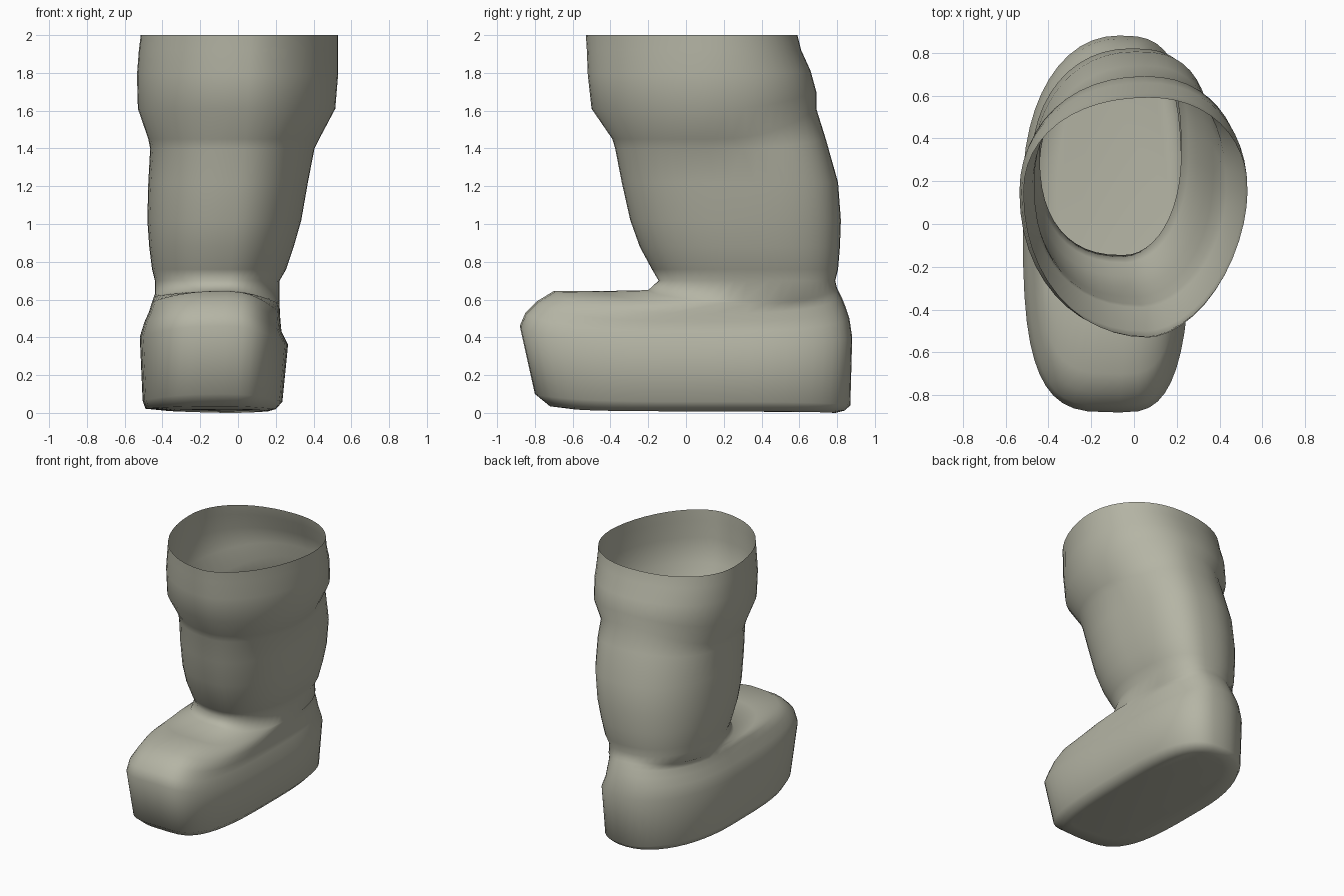
import bpy, bmesh
from math import sin, cos, pi

if "Cube" in bpy.data.objects:
    bpy.data.objects.remove(bpy.data.objects["Cube"])

SEGMENTS = 48

leather = bpy.data.materials.new("grey_leather")
leather.diffuse_color = (0.46, 0.46, 0.375, 1)
leather.use_nodes = True
leather.node_tree.nodes["Principled BSDF"].inputs["Base Color"].default_value = leather.diffuse_color


def ring(bm, left, right, front, back, z_front, z_back, tilt):
    """Closed lopsided oval, squarer the longer it is; tilt lowers its sides."""
    xc, yc = (left + right) / 2 + .06, max((front + back) / 2, .15)
    length = ((back - front) / (right - left)) ** 2
    square = min(max(length - 1.2, 0), .8)
    z_mid = (z_front + z_back) / 2 if tilt else z_front
    verts = []
    for i in range(SEGMENTS):
        c, s = cos(2 * pi * i / SEGMENTS), sin(2 * pi * i / SEGMENTS)
        if s < 0:
            n = (1.5 + .37 * length) * (.92 if c > 0 else 1.08)
        else:
            n = 2.15 + (square if c > 0 else 0)
        px = xc + ((right if c > 0 else left) - xc) * abs(c) ** (2 / n)
        py = yc + ((back if s > 0 else front) - yc) * abs(s) ** (2 / n)
        w = abs(c) ** (1.4 if tilt else 2)
        z_side = z_mid * (1 - tilt * (1 if c > 0 else .4))
        pz = z_side * w + (z_back if s > 0 else z_front) * (1 - w)
        verts.append(bm.verts.new((px, py, pz)))
    return verts


# left, right, front, back, height at front, height at back
foot = [
    (-.36, .16, -.60, .79, .02, 0),
    (-.49, .20, -.72, .84, .035, .012),
    (-.505, .235, -.80, .87, .1, .04),
    (-.52, .265, -.88, .88, .46, .40),
    (-.495, .23, -.85, .865, .53, .50),
    (-.47, .225, -.79, .845, .59, .56),
    (-.455, .222, -.70, .825, .645, .61),
    (-.445, .22, -.45, .81, .645, .64),
    (-.44, .22, -.20, .80, .65, .66),
]
# left, right, front, back, height
shaft = [
    (-.44, .22, -.145, .79, .70),
    (-.455, .255, -.18, .805, .76),
    (-.47, .295, -.245, .815, .88),
    (-.48, .335, -.295, .82, 1.02),
    (-.475, .37, -.34, .805, 1.22),
]
# flared step, bulging band and open rim, same order as the foot
cuff = [
    (-.465, .405, -.375, .74, 1.40, 1.45),
    (-.475, .43, -.39, .69, 1.45, 1.61),
    (-.53, .515, -.50, .69, 1.61, 1.70),
    (-.535, .53, -.52, .66, 1.79, 1.81),
    (-.525, .53, -.525, .61, 1.92, 1.92),
    (-.515, .53, -.53, .59, 2, 2),
]

# one continuous hollow shell lofted from the sections, closed below, open on top
bm = bmesh.new()
rings = [ring(bm, *s, tilt=.16 if s[2] < -.5 else .1) for s in foot]
rings += [ring(bm, *s, s[-1], tilt=0) for s in shaft]
rings += [ring(bm, *s, tilt=0) for s in cuff]
bm.faces.new(rings[0][::-1])
for low, high in zip(rings, rings[1:]):
    for i in range(SEGMENTS):
        j = (i + 1) % SEGMENTS
        bm.faces.new((low[i], low[j], high[j], high[i]))
for f in bm.faces:
    f.smooth = True
mesh = bpy.data.meshes.new("boot")
bm.to_mesh(mesh)
bm.free()
mesh.materials.append(leather)
boot = bpy.data.objects.new("boot", mesh)
bpy.context.collection.objects.link(boot)
